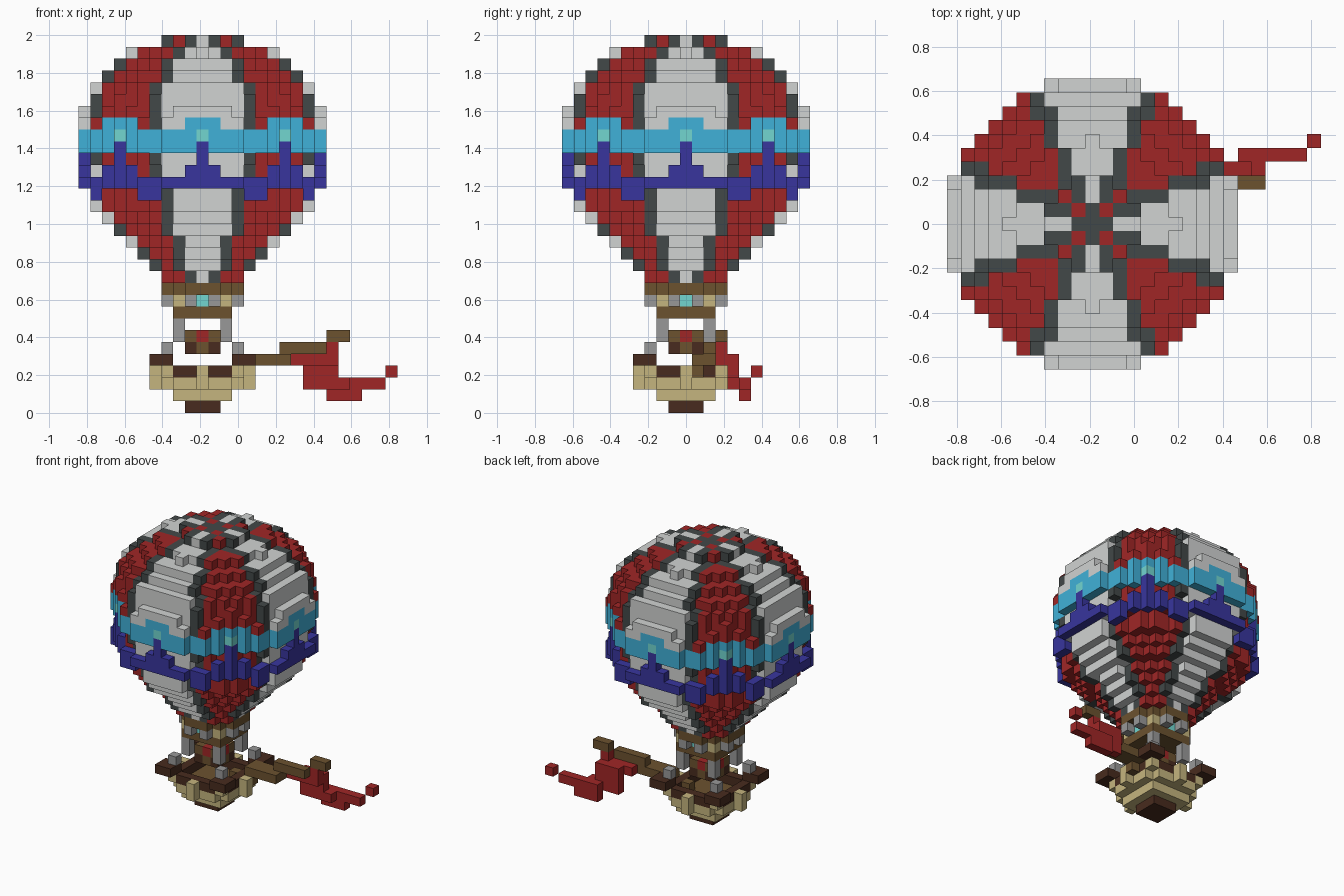
import bpy
import bmesh
from mathutils import Vector

if "Cube" in bpy.data.objects:
    bpy.data.objects.remove(bpy.data.objects["Cube"], do_unlink=True)

S = 1 / 16                 # block size
AXIS = Vector((-3 * S, 0, 0))   # balloon axis


def srgb(r, g, b):
    return tuple(((c / 255 + 0.055) / 1.055) ** 2.4 for c in (r, g, b)) + (1.0,)


COLOURS = {
    "red": srgb(160, 38, 38), "light_grey": srgb(209, 211, 210),
    "charcoal": srgb(66, 72, 72), "sky_blue": srgb(64, 177, 216),
    "navy": srgb(56, 53, 158), "aqua": srgb(114, 214, 208),
    "brown": srgb(108, 82, 47), "dark_brown": srgb(72, 43, 30),
    "tan": srgb(197, 181, 126), "mid_grey": srgb(153, 153, 153),
}
NAMES = list(COLOURS)
MATS = []
for name, colour in COLOURS.items():
    mat = bpy.data.materials.new(name)
    mat.use_nodes = True
    mat.diffuse_color = colour
    bsdf = next(n for n in mat.node_tree.nodes if n.type == "BSDF_PRINCIPLED")
    bsdf.inputs["Base Color"].default_value = colour
    bsdf.inputs["Roughness"].default_value = 0.9
    MATS.append(mat)

# The two tangents of each face direction, ordered to point outwards
X, Y, Z = Vector((1, 0, 0)), Vector((0, 1, 0)), Vector((0, 0, 1))
SIDES = [(s * n, u, s * v) for n, u, v in ((X, Y, Z), (Y, Z, X), (Z, X, Y)) for s in (1, -1)]


def build(part, cells):
    """Skin a dictionary of blocks {(i, j, k): colour name} with outer faces only."""
    bm = bmesh.new()
    for (i, j, k), colour in cells.items():
        centre = AXIS + Vector((i, j, k + 0.5)) * S
        for n, u, v in SIDES:
            if (i + int(n.x), j + int(n.y), k + int(n.z)) in cells:
                continue
            corners = [bm.verts.new(centre + (n + a * u + b * v) * S / 2)
                       for a, b in ((-1, -1), (1, -1), (1, 1), (-1, 1))]
            bm.faces.new(corners).material_index = NAMES.index(colour)
    bmesh.ops.remove_doubles(bm, verts=bm.verts, dist=S / 100)
    mesh = bpy.data.meshes.new(part)
    bm.to_mesh(mesh)
    bm.free()
    for mat in MATS:
        mesh.materials.append(mat)
    obj = bpy.data.objects.new(part, mesh)
    bpy.context.collection.objects.link(obj)


def disc(k, r2, rule):
    """Round layer of blocks; rule(d, m) gets the larger and smaller offset."""
    cells = {}
    for i in range(-10, 11):
        for j in range(-10, 11):
            if i * i + j * j <= r2:
                d, m = max(abs(i), abs(j)), min(abs(i), abs(j))
                colour = rule(d, m)
                if colour:
                    cells[i, j, k] = colour
    return cells


def box(i0, i1, j0, j1, k0, k1, colour):
    return {(i, j, k): colour for i in range(i0, i1 + 1)
            for j in range(j0, j1 + 1) for k in range(k0, k1 + 1)}


def corners(a, b, k0, k1, colour):
    """The same upright block column mirrored to four corners."""
    cells = {}
    for sx in (-1, 1):
        for sy in (-1, 1):
            for k in range(k0, k1 + 1):
                cells[sx * a, sy * b, k] = colour
    return cells


# Balloon envelope: squared radius of each layer from the bottom up
RADII = [14, 20, 30, 38, 58, 70, 86, 86, 90, 90, 97,
         110, 110, 110, 105, 98, 90, 75, 58, 36, 12]


def seam(k):
    """Offset of the dark seam beside each light panel."""
    for top, width in ((11, 1), (14, 2), (18, 3), (27, 4), (29, 3), (30, 2)):
        if k <= top:
            return width
    return 1


def envelope_colour(k, d, m):
    peak = (m == 0 and d == 10) or (m == 7 and d == 7)
    if k == 31 and d <= 1:
        return "red" if m == 1 else "charcoal"
    if k in (22, 23) and d * d + m * m > 80:
        if peak:
            return "navy" if k == 22 else "aqua"
        return "sky_blue"
    if k == 24 and d >= 7 and (m <= 1 or d - m <= 2):
        return "sky_blue"
    w = seam(k)
    return "light_grey" if m < w else "charcoal" if m == w else "red"


def garland(k, d, m):
    """Raised scalloped trim hanging below the blue band."""
    if d * d + m * m < 91:
        return None
    if m == 0 or d == m:
        hang = (19, 20, 21)
    elif m == 1 or d - m == 2:
        hang = (19, 20)
    elif d == 10:
        hang = (19,)
    else:
        hang = (18, 19)
    return "navy" if k in hang else None


envelope = {}
for k, r2 in enumerate(RADII, start=11):
    envelope.update(disc(k, r2, lambda d, m: envelope_colour(k, d, m)))
build("balloon_envelope", envelope)

trim = {}
for k in range(18, 22):
    trim.update(disc(k, 110, lambda d, m: garland(k, d, m)))
build("garland_trim", trim)


# Neck with a small recessed window between grey jambs on each side
def neck_colour(d, m):
    if d == 3:
        return "mid_grey" if m == 1 else None
    return "aqua" if m == 0 else "tan"


neck = disc(10, 10, lambda d, m: "brown")
neck.update(disc(9, 10, neck_colour))
neck.update(disc(8, 8, lambda d, m: "brown"))
build("neck", neck)

# Suspension posts and the burner hanging between them
build("suspension_posts", {**corners(2, 2, 6, 7, "mid_grey"), **corners(3, 3, 5, 5, "mid_grey")})
burner = disc(6, 2, lambda d, m: "red" if (d, m) == (1, 0) else "brown")
burner.update(disc(5, 2, lambda d, m: "dark_brown" if m else "brown"))
build("burner", burner)

# Basket: stepped hull, dark rim, raised corners and a rib on each side
basket = box(-1, 1, -1, 1, 0, 0, "dark_brown")
basket.update(box(-2, 2, -2, 2, 1, 1, "tan"))
basket.update(disc(2, 17, lambda d, m: ("brown" if d < 3 else "tan") if d < 4 else None))
basket.update(disc(3, 18, lambda d, m: ("tan" if m == 3 else "dark_brown") if d == 3 else None))
for a, b in ((3, 3), (4, 3), (3, 4), (4, 4)):
    basket.update(corners(a, b, 4, 4, "dark_brown"))
for a, b in ((4, 0), (0, 4)):
    basket.update(corners(a, b, 2, 3, "tan"))
build("basket", basket)

# Flag pole leaning out of the basket, with a trailing flag
pole = {**box(2, 4, 1, 1, 3, 3, "brown"), **box(4, 7, 1, 2, 4, 4, "brown"),
        **box(7, 10, 2, 2, 5, 5, "brown"), **box(11, 12, 3, 3, 6, 6, "brown")}
build("flag_pole", pole)
flag = {**box(11, 11, 3, 3, 5, 5, "red"), **box(8, 11, 3, 3, 4, 4, "red"),
        **box(9, 11, 4, 4, 3, 4, "red"), **box(9, 12, 4, 4, 2, 2, "red"),
        **box(11, 15, 5, 5, 2, 2, "red"), **box(11, 13, 5, 5, 1, 1, "red"),
        **box(16, 16, 6, 6, 3, 3, "red")}
build("flag", flag)
